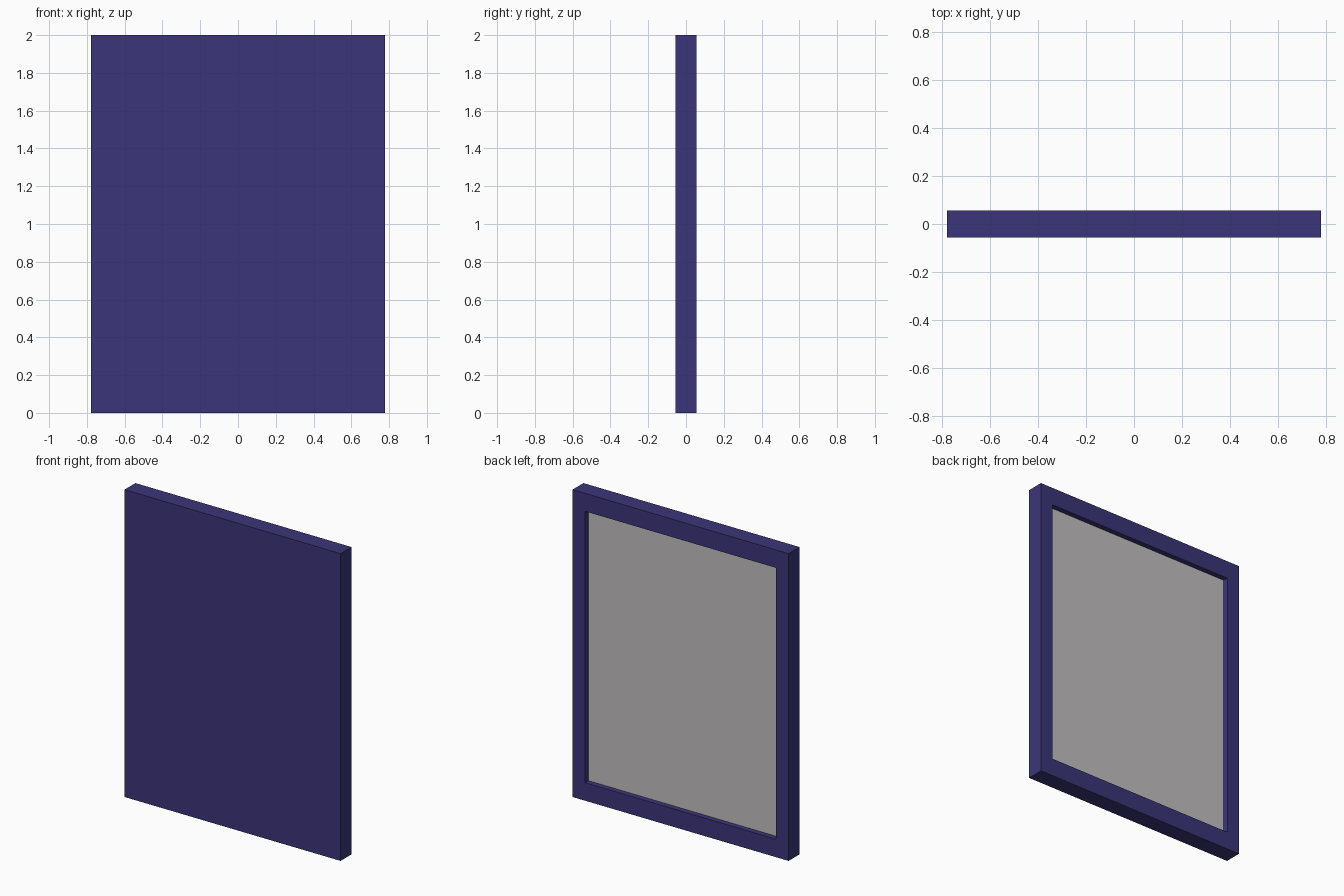
import bpy, bmesh

if "Cube" in bpy.data.objects:
    bpy.data.objects.remove(bpy.data.objects["Cube"])

W, D, H = 1.556, 0.112, 2.0      # overall size
BX, BZ = 0.091, 0.117            # border widths on the back
DEPTH = 0.035                    # recess depth


def material(name, rgb):
    m = bpy.data.materials.new(name)
    m.diffuse_color = (*rgb, 1)
    m.use_nodes = True
    m.node_tree.nodes["Principled BSDF"].inputs["Base Color"].default_value = m.diffuse_color
    return m


def box(name, size, centre, mat):
    bm = bmesh.new()
    bmesh.ops.create_cube(bm, size=1)
    bmesh.ops.scale(bm, vec=size, verts=bm.verts)
    bmesh.ops.translate(bm, vec=centre, verts=bm.verts)
    me = bpy.data.meshes.new(name)
    bm.to_mesh(me)
    bm.free()
    me.materials.append(mat)
    ob = bpy.data.objects.new(name, me)
    bpy.context.collection.objects.link(ob)
    return ob


purple = material("deep purple", (0.044, 0.036, 0.19))
grey = material("light grey", (0.54, 0.52, 0.53))

# Solid panel with a rectangular recess sunk into its back face
panel = box("frame_panel", (W, D, H), (0, 0, H / 2), purple)
bm = bmesh.new()
bm.from_mesh(panel.data)
bm.faces.ensure_lookup_table()
back = max(bm.faces, key=lambda f: f.calc_center_median().y)
bmesh.ops.inset_individual(bm, faces=[back], thickness=BX)
sx, sz = (W - 2 * BX) / 2, (H - 2 * BZ) / 2
for v in back.verts:
    v.co.x = sx if v.co.x > 0 else -sx
    v.co.z = H / 2 + (sz if v.co.z > H / 2 else -sz)
floor = bmesh.ops.extrude_discrete_faces(bm, faces=[back])["faces"][0]
for v in floor.verts:
    v.co.y -= DEPTH

# Grey backing sheet is the floor of the recess
floor.material_index = 1
bm.normal_update()
bm.to_mesh(panel.data)
bm.free()
panel.data.materials.append(grey)
